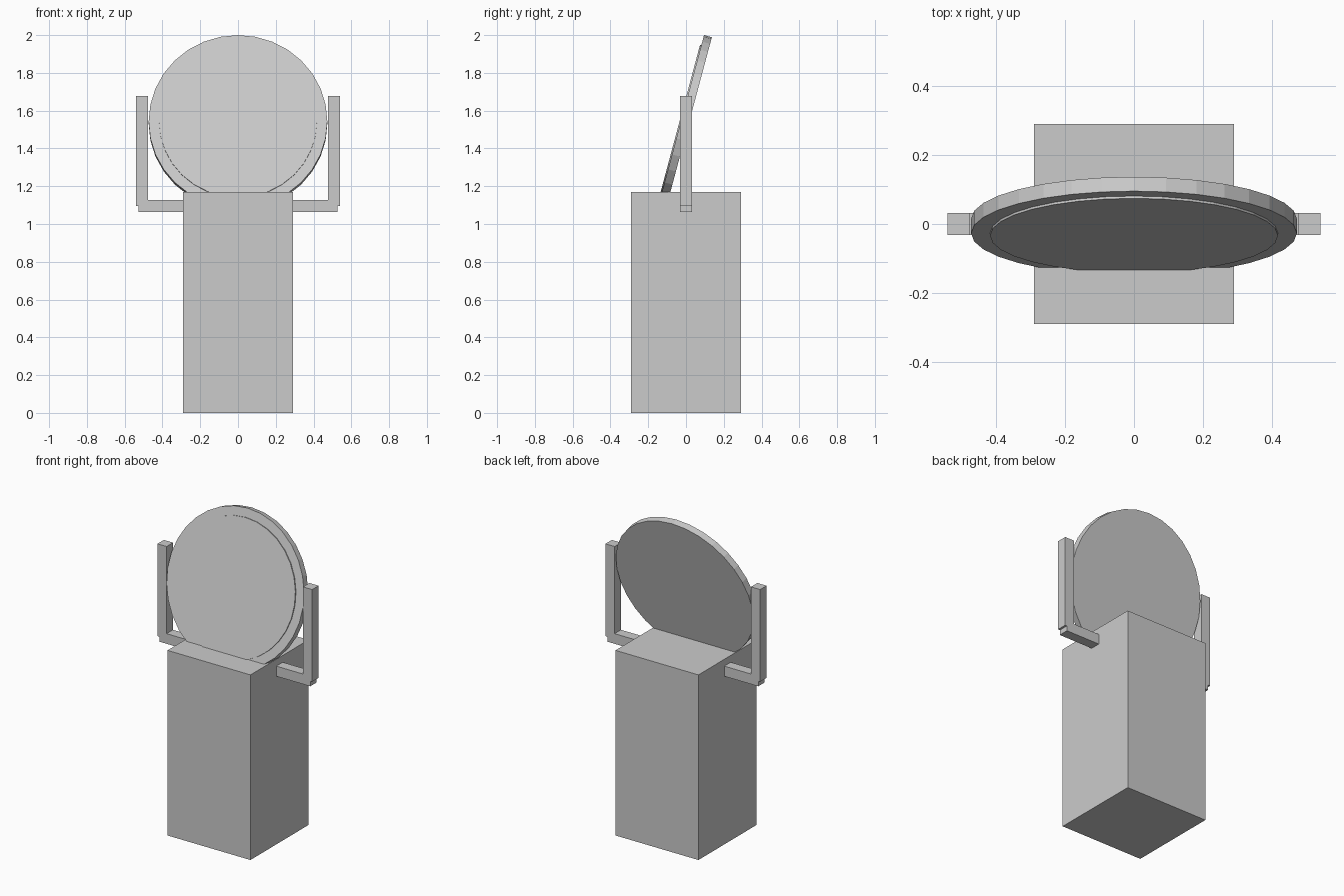
import bpy, math
from mathutils import Matrix, Vector

if "Cube" in bpy.data.objects:
    bpy.data.objects.remove(bpy.data.objects["Cube"])

grey = bpy.data.materials.new("light grey")
grey.diffuse_color = (0.6, 0.6, 0.6, 1)
grey.use_nodes = True
grey.node_tree.nodes["Principled BSDF"].inputs["Base Color"].default_value = grey.diffuse_color


def box(name, x, y, z):
    """Box from (min, max) ranges on each axis."""
    centre = [(a + b) / 2 for a, b in (x, y, z)]
    bpy.ops.mesh.primitive_cube_add(size=1, location=centre)
    ob = bpy.context.object
    ob.name = name
    ob.scale = [b - a for a, b in (x, y, z)]
    bpy.ops.object.transform_apply(location=False, rotation=False, scale=True)
    ob.data.materials.append(grey)
    return ob


# Pedestal
box("pedestal", (-0.29, 0.29), (-0.29, 0.29), (0, 1.17))

# Yoke: a crossbeam entering the pedestal on each side, with an upright arm
W = 0.032
for side, s in (("left", -1), ("right", 1)):
    box(side + "_crossbeam", sorted((s * 0.2, s * 0.528)), (-W, W), (1.063, 1.127))
    box(side + "_arm", sorted((s * 0.477, s * 0.541)), (-W, W), (1.095, 1.678))

# Tilted round panel: local +z points out of its front face
TILT = math.radians(15)
FRONT = Vector((0, -0.027, 1.543))
ROT = Matrix.Rotation(math.pi / 2 - TILT, 4, 'X')


def disc(name, radius, back, front):
    """Cylinder between two offsets along the panel's front normal."""
    bpy.ops.mesh.primitive_cylinder_add(vertices=32, radius=radius, depth=front - back)
    ob = bpy.context.object
    ob.name = name
    ob.matrix_world = (Matrix.Translation(FRONT) @ ROT
                       @ Matrix.Translation((0, 0, (front + back) / 2)))
    ob.data.materials.append(grey)


disc("panel_rim", 0.473, -0.043, 0)
disc("panel_face", 0.418, -0.02, 0.007)
